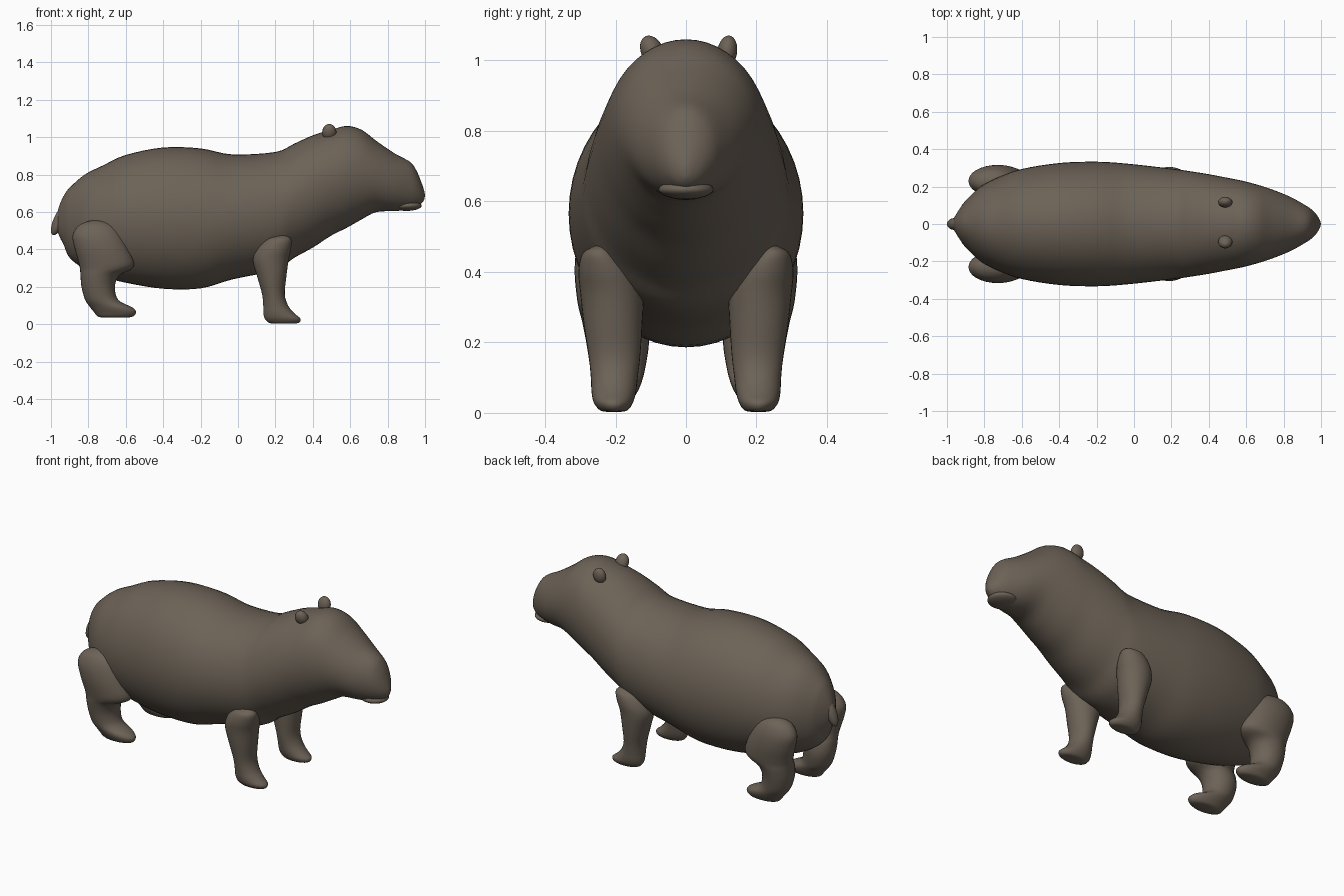
import bpy, bmesh, math
from mathutils import Matrix, Vector

if "Cube" in bpy.data.objects:
    bpy.data.objects.remove(bpy.data.objects["Cube"])

fur = bpy.data.materials.new("brown fur")
fur.diffuse_color = (0.15, 0.122, 0.094, 1)
fur.use_nodes = True
fur.node_tree.nodes["Principled BSDF"].inputs["Base Color"].default_value = fur.diffuse_color


def finish(name, bm):
    bmesh.ops.recalc_face_normals(bm, faces=bm.faces)
    me = bpy.data.meshes.new(name)
    bm.to_mesh(me)
    bm.free()
    for p in me.polygons:
        p.use_smooth = True
    me.materials.append(fur)
    ob = bpy.data.objects.new(name, me)
    bpy.context.collection.objects.link(ob)
    return ob


def smooth_rows(rows, steps):
    """Catmull-Rom interpolation between cross-section rows."""
    out = []
    for i in range(len(rows) - 1):
        quad = [rows[max(i - 1, 0)], rows[i], rows[i + 1], rows[min(i + 2, len(rows) - 1)]]
        for k in range(steps):
            t = k / steps
            out.append([0.5 * (2 * b + (c - a) * t + (2 * a - 5 * b + 4 * c - d) * t * t
                               + (3 * b - a - 3 * c + d) * t ** 3) for a, b, c, d in zip(*quad)])
    out.append(list(rows[-1]))
    return out


def loft(name, rows, place, sides=40, steps=4):
    """Rows are (station, a_min, a_max, b_min, b_max) of elliptical sections."""
    bm = bmesh.new()
    rings = []
    for s, a0, a1, b0, b1 in smooth_rows(rows, steps):
        ring = []
        for k in range(sides):
            t = 2 * math.pi * k / sides
            a = (a0 + a1) / 2 + (a1 - a0) / 2 * math.cos(t)
            b = (b0 + b1) / 2 + (b1 - b0) / 2 * math.sin(t)
            ring.append(bm.verts.new(place(s, a, b)))
        rings.append(ring)
    for r, q in zip(rings, rings[1:]):
        for k in range(sides):
            n = (k + 1) % sides
            bm.faces.new((r[k], r[n], q[n], q[k]))
    bm.faces.new(rings[0])
    bm.faces.new(rings[-1])
    return finish(name, bm)


def ellipsoid(name, centre, radii, axis='X', angle=0):
    bm = bmesh.new()
    m = (Matrix.Translation(Vector(centre)) @ Matrix.Rotation(math.radians(angle), 4, axis)
         @ Matrix.Diagonal((*radii, 1)))
    bmesh.ops.create_uvsphere(bm, u_segments=24, v_segments=16, radius=1, matrix=m)
    return finish(name, bm)


# Body and head: x, underside, top, half width
body = [(-0.972, .52, .575, .012), (-0.955, .47, .635, .045), (-0.93, .42, .69, .085),
        (-0.9, .355, .73, .125), (-0.82, .295, .80, .20), (-0.72, .255, .85, .252),
        (-0.6, .222, .905, .294), (-0.4, .19, .945, .326), (-0.2, .192, .94, .333),
        (-0.03, .24, .908, .322), (0.2, .29, .921, .296), (0.3, .355, .965, .282),
        (0.4, .41, 1.01, .266), (0.5, .475, 1.04, .247), (0.58, .515, 1.06, .231),
        (0.66, .56, 1.04, .21), (0.74, .60, .98, .184), (0.84, .605, .912, .143),
        (0.92, .615, .868, .098), (0.955, .63, .82, .073), (0.98, .645, .76, .045),
        (0.995, .665, .715, .018), (0.999, .685, .695, .003)]
loft("body", [(x, b, t, -w, w) for x, b, t, w in body], lambda s, a, b: (s, b, a), 48)

# Lower lip, tail and ears
ellipsoid("lower_lip", (0.9, 0, .634), (.082, .078, .028))
ellipsoid("tail", (-0.957, 0, .555), (.03, .032, .085), 'Y', 23)
ellipsoid("left_ear", (.488, .117, 1.025), (.038, .028, .046), 'X', -8)
ellipsoid("right_ear", (.488, -.095, 1.025), (.038, .032, .048), 'X', 25)

# Legs: z, x back, x front, y inner, y outer
front_leg = [(.003, .2, .29, .185, .225), (.008, .165, .325, .165, .245),
             (.03, .143, .334, .15, .262), (.06, .136, .30, .142, .268),
             (.1, .135, .268, .137, .27), (.16, .129, .25, .13, .276),
             (.25, .104, .258, .124, .29), (.34, .08, .27, .122, .30),
             (.4, .1, .283, .145, .305), (.45, .145, .285, .19, .295),
             (.47, .185, .265, .215, .268), (.476, .21, .24, .23, .25)]
back_leg = [(.035, -.72, -.6, .17, .22), (.042, -.75, -.56, .15, .24),
            (.065, -.77, -.545, .135, .255), (.09, -.79, -.565, .125, .265),
            (.13, -.817, -.64, .115, .272), (.2, -.837, -.658, .105, .283),
            (.26, -.842, -.635, .11, .295), (.295, -.845, -.57, .12, .304),
            (.33, -.852, -.556, .13, .31), (.4, -.872, -.582, .14, .316),
            (.47, -.885, -.615, .15, .31), (.52, -.86, -.65, .165, .29),
            (.545, -.82, -.69, .185, .265), (.555, -.78, -.74, .21, .24)]
for name, rows in (("front_legs", front_leg), ("back_legs", back_leg)):
    leg = loft(name, rows, lambda s, a, b: (a, b, s), 32)
    mirror = leg.modifiers.new("mirror", 'MIRROR')
    mirror.use_axis = (False, True, False)
    mirror.use_clip = False
